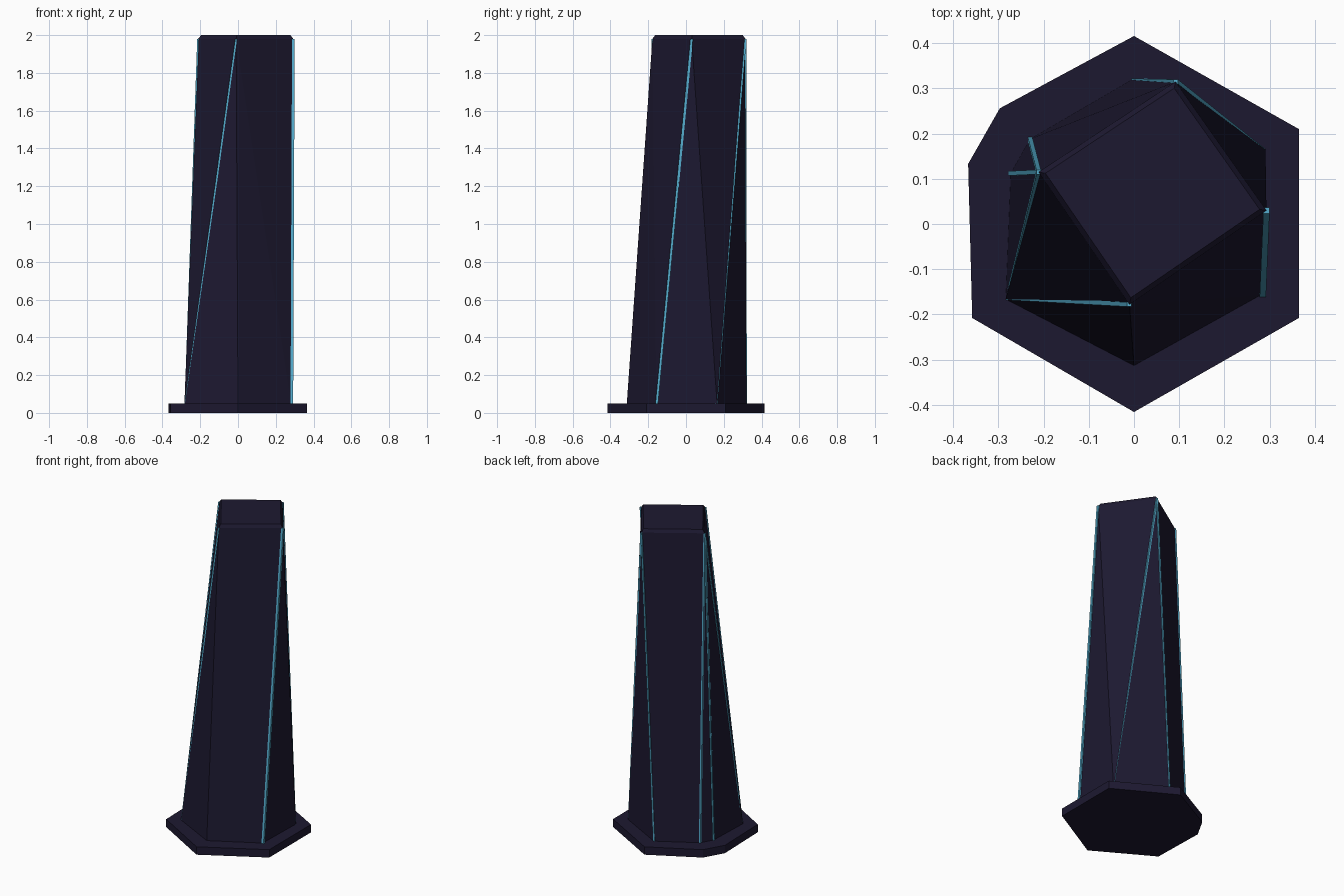
import bpy, bmesh
from mathutils import Vector

if "Cube" in bpy.data.objects:
    bpy.data.objects.remove(bpy.data.objects["Cube"])


def material(name, color):
    m = bpy.data.materials.new(name)
    m.diffuse_color = (*color, 1)
    m.use_nodes = True
    m.node_tree.nodes["Principled BSDF"].inputs["Base Color"].default_value = m.diffuse_color
    return m


dark = material("dark_stone", (0.012, 0.0095, 0.03))
glow = material("glow", (0.09, 0.42, 0.62))


def finish(name, bm, mat):
    bmesh.ops.recalc_face_normals(bm, faces=bm.faces[:])
    me = bpy.data.meshes.new(name)
    bm.to_mesh(me)
    bm.free()
    me.materials.append(mat)
    ob = bpy.data.objects.new(name, me)
    bpy.context.collection.objects.link(ob)
    return ob


def hull(name, points, mat):
    bm = bmesh.new()
    for p in points:
        bm.verts.new(p)
    res = bmesh.ops.convex_hull(bm, input=bm.verts[:])
    junk = [g for g in res["geom_interior"] if isinstance(g, bmesh.types.BMVert)]
    bmesh.ops.delete(bm, geom=junk, context="VERTS")
    bmesh.ops.dissolve_limit(bm, angle_limit=0.005, verts=bm.verts[:], edges=bm.edges[:])
    return finish(name, bm, mat)


def ring(pts, z):
    return [(x, y, z) for x, y in pts]


# Base plate: hexagon with one clipped corner
plate = [(0, 0.416), (0.365, 0.21), (0.365, -0.208), (0, -0.416),
         (-0.358, -0.208), (-0.367, 0.133), (-0.297, 0.256)]
hull("base_plate", ring(plate, 0) + ring(plate, 0.05), dark)

# Pillar: clipped hexagon foot blending into a turned square top
foot = [(0, -0.314), (0.282, -0.157), (0.291, 0.165), (0, 0.322),
        (-0.23, 0.188), (-0.273, 0.112), (-0.284, -0.167)]
top = [(-0.01, -0.178), (0.293, 0.03), (0.092, 0.315), (-0.211, 0.115)]
mid = sum((Vector(p) for p in top), Vector((0, 0))) / 4
inset = [tuple(mid + (Vector(p) - mid) * 0.94) for p in top]
hull("pillar", ring(foot, 0.04) + ring(top, 1.98) + ring(inset, 2.0), dark)


# Glowing strips along the pillar edges
def strip(name, a, b, r=0.007):
    a, b = Vector((*a, 0.05)), Vector((*b, 1.98))
    offs = [Vector((sx * r, sy * r, 0)) for sx in (-1, 1) for sy in (-1, 1)]
    hull(name, [p + o for p in (a, b) for o in offs], glow)


strip("right_strip", (0.285, -0.155), top[1])
strip("front_left_strip", (-0.278, -0.163), top[0], 0.005)
strip("left_strip", (-0.278, -0.161), top[3], 0.005)
strip("clipped_corner_strip_a", (-0.273, 0.112), top[3], 0.005)
strip("clipped_corner_strip_b", (-0.23, 0.187), top[3], 0.005)
strip("back_strip", (0, 0.317), top[2], 0.005)
strip("back_right_strip", (0.286, 0.161), top[2], 0.005)
